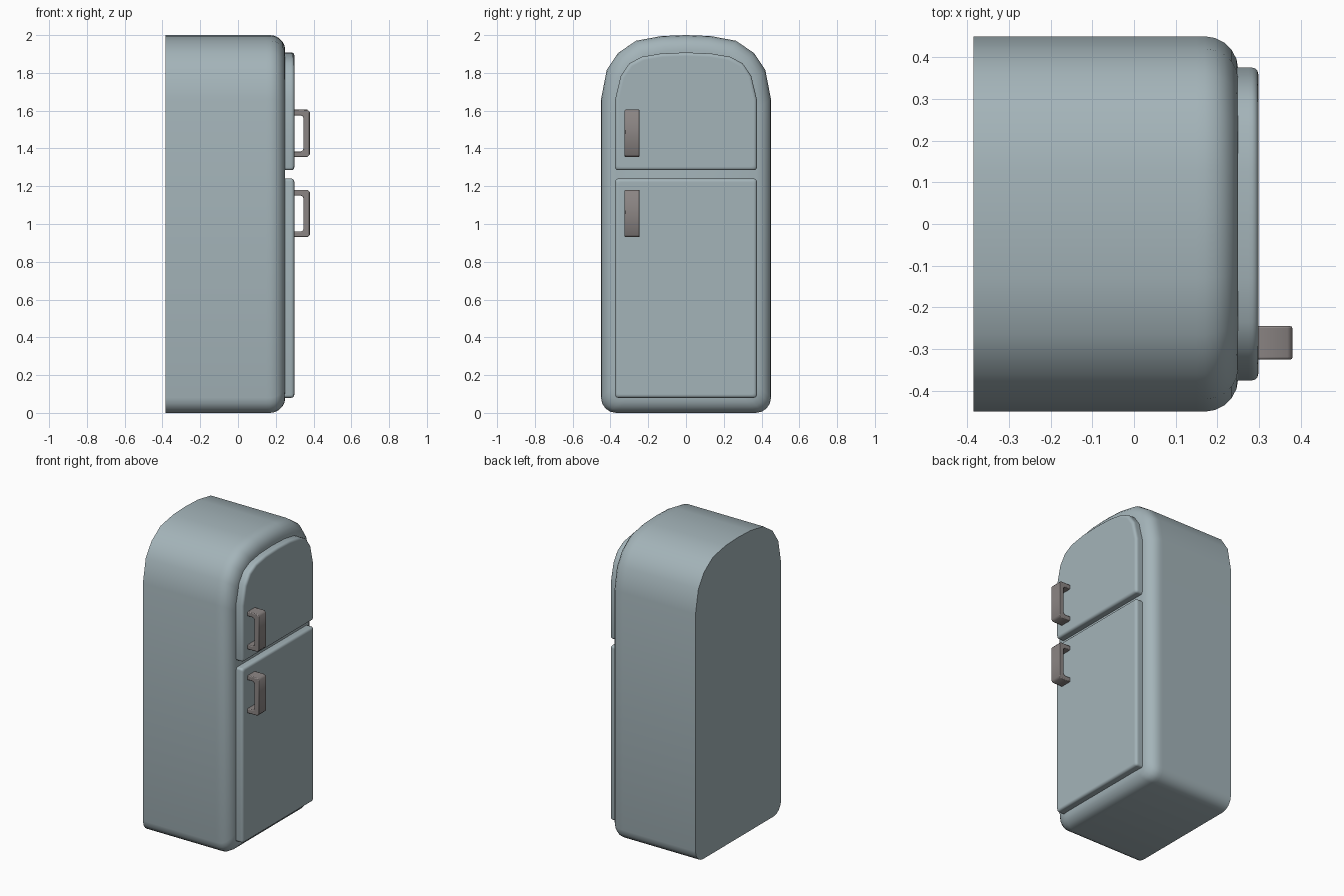
import bpy, bmesh, math

if "Cube" in bpy.data.objects:
    bpy.data.objects.remove(bpy.data.objects["Cube"])


def material(name, rgb):
    m = bpy.data.materials.new(name)
    m.diffuse_color = (*rgb, 1)
    m.use_nodes = True
    m.node_tree.nodes["Principled BSDF"].inputs["Base Color"].default_value = m.diffuse_color
    return m


enamel = material("pale blue grey enamel", (0.37, 0.455, 0.485))
metal = material("warm grey metal", (0.26, 0.235, 0.23))


def finish(bm, name, mat, angle=35):
    bmesh.ops.recalc_face_normals(bm, faces=bm.faces)
    me = bpy.data.meshes.new(name)
    bm.to_mesh(me)
    bm.free()
    me.materials.append(mat)
    for p in me.polygons:
        p.use_smooth = True
    me.set_sharp_from_angle(angle=math.radians(angle))
    ob = bpy.data.objects.new(name, me)
    bpy.context.collection.objects.link(ob)
    return ob


def loft(name, half, rings, mat):
    """Mirror a half outline (y, z; bottom to top) and loft it along x.
    rings holds (x, inset) pairs; both ends are capped."""
    outline = half + [(-y, z) for y, z in reversed(half) if y > 0]
    ys = max(y for y, z in half)
    z0, z1 = min(z for y, z in half), max(z for y, z in half)
    cz, zs = (z0 + z1) / 2, (z1 - z0) / 2
    bm = bmesh.new()
    loops = []
    for x, d in rings:
        loops.append([bm.verts.new((x, y * (ys - d) / ys, cz + (z - cz) * (zs - d) / zs))
                      for y, z in outline])
    n = len(outline)
    for a, b in zip(loops, loops[1:]):
        for i in range(n):
            j = (i + 1) % n
            bm.faces.new((a[i], a[j], b[j], b[i]))
    bm.faces.new(loops[0])
    bm.faces.new(loops[-1])
    return finish(bm, name, mat)


def corner(y, z, r, top=False, n=4):
    """Rounded corner on the +y side, ordered bottom to top."""
    pts = []
    for k in range(n + 1):
        t = math.pi / 2 * k / n
        s, c = (math.cos(t), math.sin(t)) if top else (math.sin(t), math.cos(t))
        if top:
            pts.append((y - r + r * s, z - r + r * c))
        else:
            pts.append((y - r + r * s, z + r - r * c))
    return pts


def round_edge(x, r, n):
    return [(x - r + r * math.sin(math.pi / 2 * k / n),
             r * (1 - math.cos(math.pi / 2 * k / n))) for k in range(n + 1)]


# Cabinet with arched top and rounded front rim
arch = [(0.45, 1.66), (0.42, 1.815), (0.36, 1.905), (0.265, 1.97), (0.13, 1.995), (0, 2.0)]
loft("cabinet", corner(0.45, 0, 0.08) + arch,
     [(-0.385, 0), (0.15, 0)] + round_edge(0.25, 0.08, 5), enamel)

# Doors with softened front edges
door_rings = [(0.24, 0), (0.275, 0)] + round_edge(0.298, 0.015, 3) + [(0.298, 0.02)]
door_arch = [(0.375, 1.66), (0.345, 1.785), (0.30, 1.85), (0.235, 1.885), (0.13, 1.903), (0, 1.908)]
loft("upper_door", corner(0.375, 1.285, 0.015) + door_arch, door_rings, enamel)
loft("lower_door", corner(0.375, 0.08, 0.015) + corner(0.375, 1.24, 0.015, top=True),
     door_rings, enamel)


# Handles: bracket profile in x-z, extruded along y
def handle(name, z):
    half = [(0.29, 0.125), (0.368, 0.125), (0.38, 0.113)]
    inner = [(0.347, 0.08), (0.343, 0.09), (0.333, 0.095), (0.29, 0.095)]
    pts = half + [(x, -h) for x, h in reversed(half)]
    pts += [(x, -h) for x, h in reversed(inner)] + inner
    bm = bmesh.new()
    face = bm.faces.new([bm.verts.new((x, -0.325, z + h)) for x, h in pts])
    ext = bmesh.ops.extrude_face_region(bm, geom=[face])
    bmesh.ops.translate(bm, vec=(0, 0.08, 0),
                        verts=[v for v in ext["geom"] if isinstance(v, bmesh.types.BMVert)])
    ob = finish(bm, name, metal, 50)
    bev = ob.modifiers.new("soft edges", "BEVEL")
    bev.width, bev.segments = 0.005, 2
    bev.limit_method, bev.angle_limit = "ANGLE", math.radians(60)


handle("upper_handle", 1.48)
handle("lower_handle", 1.055)
